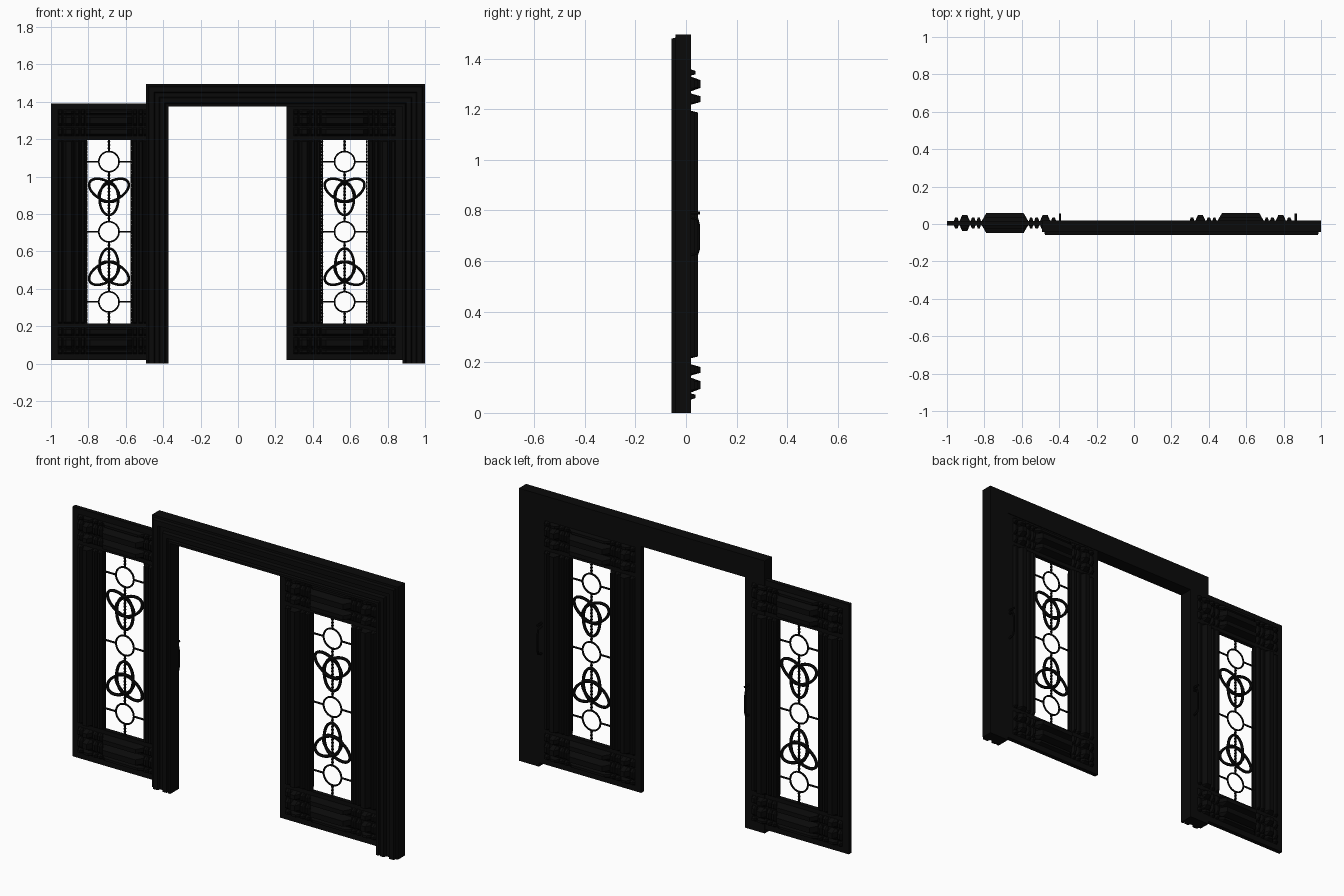
import bpy, bmesh, math

cube = bpy.data.objects.get("Cube")
if cube:
    bpy.data.objects.remove(cube, do_unlink=True)

black = bpy.data.materials.new("black_paint")
black.use_nodes = True
black.diffuse_color = (0.003, 0.003, 0.003, 1)
black.node_tree.nodes["Principled BSDF"].inputs["Base Color"].default_value = black.diffuse_color

Y = 0.005          # middle plane of the doors
MID = 0.705        # middle height of the doors
HALF_W, HALF_H = 0.31, 0.685
WIN_W, WIN_H = 0.124, 0.49
BASE = 0.012       # half thickness of the thin panel


def finish(name, bm, x=0, y=0, z=0):
    bmesh.ops.recalc_face_normals(bm, faces=bm.faces)
    mesh = bpy.data.meshes.new(name)
    bm.to_mesh(mesh)
    bm.free()
    mesh.materials.append(black)
    obj = bpy.data.objects.new(name, mesh)
    obj.location = (x, y, z)
    bpy.context.collection.objects.link(obj)
    return obj


def wire(name, points, radius, cyclic=False, twisted=False):
    curve = bpy.data.curves.new(name, "CURVE")
    curve.dimensions = "3D"
    curve.bevel_depth = radius
    curve.bevel_resolution = 1
    curve.use_fill_caps = True
    spline = curve.splines.new("POLY")
    spline.points.add(len(points) - 1)
    for i, (point, co) in enumerate(zip(spline.points, points)):
        point.co = (*co, 1)
        point.radius = 0.55 if twisted and i % 2 else 1
    spline.use_cyclic_u = cyclic
    curve.materials.append(black)
    obj = bpy.data.objects.new(name, curve)
    bpy.context.collection.objects.link(obj)
    bpy.ops.object.select_all(action="DESELECT")
    obj.select_set(True)
    bpy.context.view_layer.objects.active = obj
    bpy.ops.object.convert(target="MESH")
    bpy.ops.object.shade_smooth_by_angle()


def rod(name, x, z0, z1, radius):
    # beaded vertical rod
    n = round((z1 - z0) / 0.009)
    wire(name, [(x, Y, z0 + (z1 - z0) * i / n) for i in range(n + 1)], radius, twisted=True)


def loop(name, x, z, a, b, turn, radius):
    # ellipse in the door plane, turned about its centre
    pts = []
    for i in range(40):
        t = math.tau * i / 40
        u, v = a * math.cos(t), b * math.sin(t)
        pts.append((x + u * math.cos(turn) - v * math.sin(turn), Y,
                    z + u * math.sin(turn) + v * math.cos(turn)))
    wire(name, pts, radius, cyclic=True)


def moulding(start, end, ridges):
    # profile from the window edge outwards: (offset, half thickness)
    pts = [(start, BASE)]
    for centre, width, height in ridges:
        pts += [(centre - width, BASE), (centre - width * 0.5, height),
                (centre + width * 0.5, height), (centre + width, BASE)]
    return pts + [(end, BASE)]


STILE = [(0, 0.06), (0.1, 0.06)] + moulding(
    WIN_W, HALF_W, [(0.14, 0.011, 0.03), (0.17, 0.013, 0.03), (0.215, 0.027, 0.043), (0.26, 0.013, 0.03)])
RAIL = [(0, 0.06), (0.482, 0.06)] + moulding(
    WIN_H, HALF_H, [(0.535, 0.023, 0.052), (0.595, 0.03, 0.053), (0.64, 0.013, 0.033)])


def mirrored(profile):
    return [(-o, h) for o, h in reversed(profile[1:])] + profile


def door_panel(name, x):
    # moulded panel: stiles and rails cross at the corners, window left open
    xs, zs = mirrored(STILE), mirrored(RAIL)
    bm = bmesh.new()
    sides = [[[bm.verts.new((px, s * min(hx, hz), pz)) for pz, hz in zs] for px, hx in xs] for s in (-1, 1)]
    back_of = {}
    for i in range(len(xs)):
        for k in range(len(zs)):
            back_of[sides[0][i][k]] = sides[1][i][k]
    front = []
    for i in range(len(xs) - 1):
        for k in range(len(zs) - 1):
            cx = abs(xs[i][0] + xs[i + 1][0]) / 2
            cz = abs(zs[k][0] + zs[k + 1][0]) / 2
            if cx < WIN_W and cz < WIN_H:
                continue
            for g in sides:
                face = bm.faces.new((g[i][k], g[i + 1][k], g[i + 1][k + 1], g[i][k + 1]))
                if g is sides[0]:
                    front.append(face)
    rim = [e for e in {e for f in front for e in f.edges} if e.is_boundary]
    for e in rim:
        a, b = e.verts
        bm.faces.new((a, b, back_of[b], back_of[a]))
    bmesh.ops.delete(bm, geom=[v for v in bm.verts if not v.link_faces], context="VERTS")
    finish(name, bm, x, Y, MID)


def door(side, x):
    door_panel(side + "_door_panel", x)
    # beaded trim along the window edges
    for s in (-1, 1):
        rod(side + "_window_bead", x + s * 0.119, MID - WIN_H, MID + WIN_H, 0.005)
    # rings with cross bars
    ring = 0.054
    for dz in (-0.375, 0, 0.375):
        z = MID + dz
        loop(side + "_ring", x, z, ring, ring, 0, 0.005)
        for s in (-1, 1):
            wire(side + "_cross_bar", [(x + s * ring, Y, z), (x + s * WIN_W, Y, z)], 0.005)
    # centre rods between the rings
    for s in (-1, 1):
        for near, far in ((ring, 0.375 - ring), (0.375 + ring, WIN_H)):
            z0, z1 = sorted((MID + s * near, MID + s * far))
            rod(side + "_centre_rod", x, z0, z1, 0.008)
        # trefoil of three ellipses
        for k in range(3):
            turn = -s * math.pi / 2 + k * math.tau / 3
            loop(side + "_trefoil", x + 0.03 * math.cos(turn),
                 MID + s * 0.207 + 0.03 * math.sin(turn), 0.088, 0.05, turn, 0.008)
    # pull handle on the back
    hx = x + 0.295
    wire(side + "_handle", [(hx, Y, 0.62), (hx, 0.045, 0.63), (hx, 0.051, 0.65),
                            (hx, 0.051, 0.74), (hx, 0.045, 0.765), (hx, Y, 0.775)], 0.006)
    wire(side + "_handle_peg", [(hx, Y, 0.79), (hx, 0.056, 0.79)], 0.006)


door("right", -0.69)
door("left", 0.57)

# Mitred door frame: one grooved profile swept up, across and down
profile = [(0, 0.02), (0, -0.042), (0.012, -0.042), (0.016, -0.058), (0.044, -0.058),
           (0.049, -0.042), (0.07, -0.042), (0.075, -0.058), (0.098, -0.058),
           (0.103, -0.044), (0.108, -0.058), (0.121, -0.058), (0.121, 0.02)]
LEFT, RIGHT, TOP = 1.0, -0.492, 1.495
bm = bmesh.new()
sections = [[bm.verts.new((px, y, pz)) for px, y, pz in pts] for pts in (
    [(RIGHT + w, y, 0) for w, y in profile],
    [(RIGHT + w, y, TOP - w) for w, y in profile],
    [(LEFT - w, y, TOP - w) for w, y in profile],
    [(LEFT - w, y, 0) for w, y in profile])]
n = len(profile)
for a, b in zip(sections, sections[1:]):
    for i in range(n):
        j = (i + 1) % n
        bm.faces.new((a[i], a[j], b[j], b[i]))
bm.faces.new(sections[0])
bm.faces.new(sections[-1])
finish("door_frame", bm)
